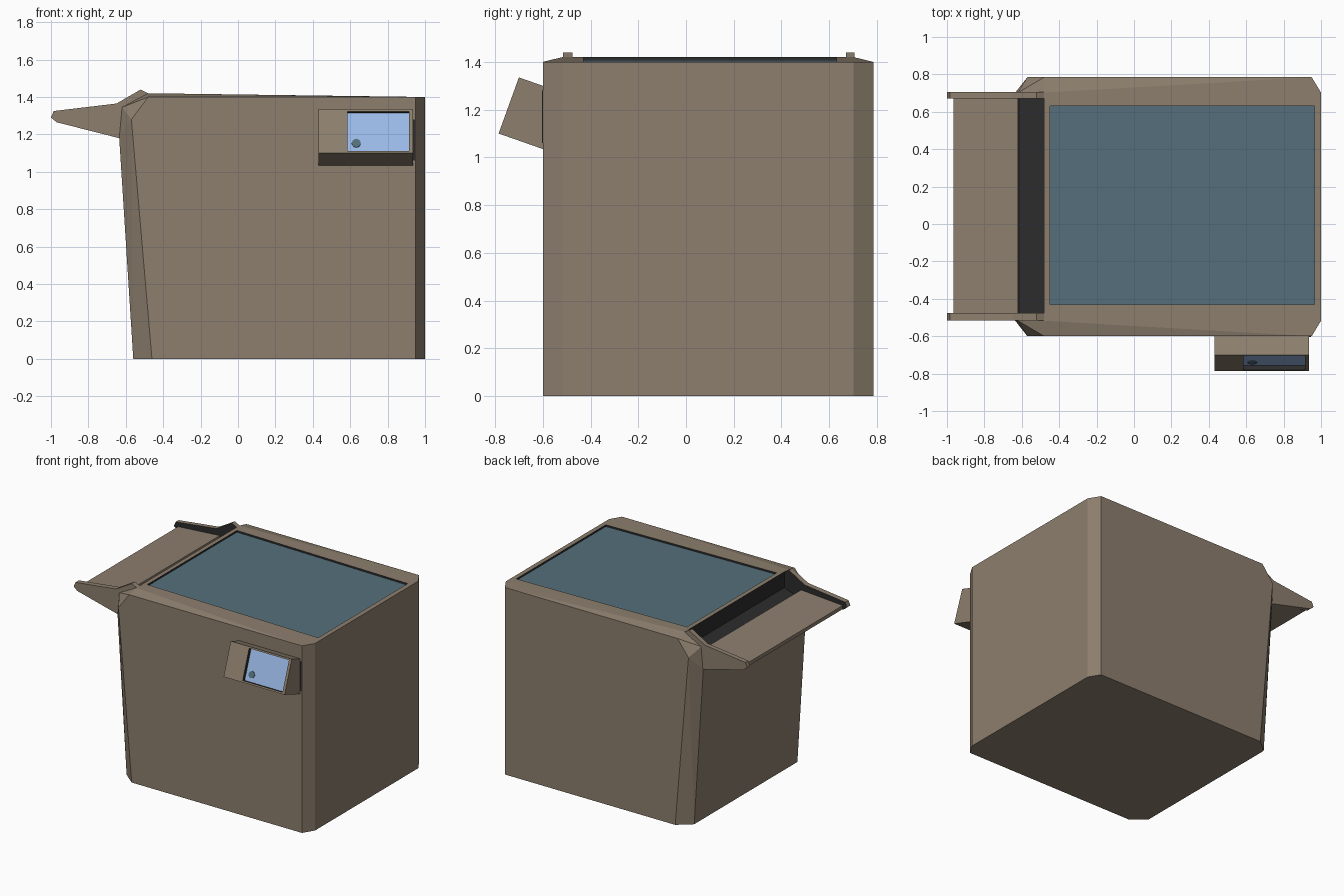
import bpy, bmesh, math
from mathutils import Vector

if "Cube" in bpy.data.objects:
    bpy.data.objects.remove(bpy.data.objects["Cube"])


def mat(name, r, g, b):
    lin = lambda c: ((c / 255 + 0.055) / 1.055) ** 2.4
    m = bpy.data.materials.new(name)
    m.diffuse_color = (lin(r), lin(g), lin(b), 1)
    m.use_nodes = True
    m.node_tree.nodes["Principled BSDF"].inputs["Base Color"].default_value = m.diffuse_color
    return m


TAN = mat("tan casing", 141, 127, 110)
DARK = mat("dark interior", 44, 44, 45)
GLASS = mat("teal glass", 85, 111, 123)
BLUE = mat("blue screen", 155, 187, 232)


def finish(name, bm, *mats):
    bmesh.ops.recalc_face_normals(bm, faces=bm.faces)
    me = bpy.data.meshes.new(name)
    bm.to_mesh(me)
    bm.free()
    for m in mats:
        me.materials.append(m)
    ob = bpy.data.objects.new(name, me)
    bpy.context.collection.objects.link(ob)
    return ob


def prism(name, profile, axis, a, b, *mats):
    """Extrude a (x,z) profile along y, or a (y,z) profile along x."""
    bm = bmesh.new()
    put = (lambda p, t: (t, p[0], p[1])) if axis == "x" else (lambda p, t: (p[0], t, p[1]))
    face = bm.faces.new([bm.verts.new(put(p, a)) for p in profile])
    ext = bmesh.ops.extrude_face_region(bm, geom=[face])
    verts = [v for v in ext["geom"] if isinstance(v, bmesh.types.BMVert)]
    move = (b - a, 0, 0) if axis == "x" else (0, b - a, 0)
    bmesh.ops.translate(bm, verts=verts, vec=move)
    return finish(name, bm, *mats)


def cut(target, cutter):
    mod = target.modifiers.new("cut", "BOOLEAN")
    mod.operation = "DIFFERENCE"
    mod.solver = "EXACT"
    mod.material_mode = "TRANSFER"
    mod.object = cutter
    bpy.context.view_layer.objects.active = target
    bpy.ops.object.modifier_apply(modifier=mod.name)
    bpy.data.objects.remove(cutter)


# Chamfered body: hull of mirrored corner points (x, is_outer_side, z)
Y_MID = 0.0925
OUTER, INNER = 0.6925, 0.61
corners = [(0.95, OUTER, 0), (1, INNER, 0), (-0.46, OUTER, 0), (-0.56, INNER, 0),
           (0.95, OUTER, 1.4), (1, INNER, 1.4), (-0.48, OUTER, 1.4), (-0.48, INNER, 1.42),
           (-0.57, OUTER, 1.28), (-0.635, INNER, 1.18), (-0.62, INNER, 1.345)]
bm = bmesh.new()
for x, y, z in corners:
    for s in (-1, 1):
        bm.verts.new((x, Y_MID + s * y, z))
bmesh.ops.convex_hull(bm, input=bm.verts)
bmesh.ops.dissolve_limit(bm, angle_limit=math.radians(0.3), verts=bm.verts, edges=bm.edges)
body = finish("body", bm, TAN, DARK)

# Recessed glass in the sloping top
X0, X1, Y0, Y1 = -0.45, 0.965, -0.43, 0.63
top = lambda x: 1.42 - 0.02 * (x + 0.48) / 1.48
cut(body, prism("glass_cutter", [(X0, top(X0) - 0.018), (X1, top(X1) - 0.018), (X1, 1.5), (X0, 1.5)],
                "y", Y0, Y1, DARK))
prism("glass_plate", [(X0, top(X0) - 0.02), (X1, top(X1) - 0.02),
                      (X1, top(X1) - 0.013), (X0, top(X0) - 0.013)], "y", Y0, Y1, GLASS)

# Feed slot between the tray arms
cut(body, prism("slot_cutter", [(-0.7, 1.25), (-0.62, 1.25), (-0.482, 1.3), (-0.482, 1.5), (-0.7, 1.5)],
                "y", -0.475, 0.67, DARK))

# Tray and its two side arms, dark on the inside
prism("tray", [(-0.965, 1.268), (-0.965, 1.295), (-0.62, 1.32), (-0.61, 1.185), (-0.635, 1.18)],
      "y", -0.476, 0.671, TAN)
arm = [(-1, 1.29), (-0.985, 1.325), (-0.65, 1.365), (-0.52, 1.44), (-0.48, 1.42),
       (-0.48, 1.38), (-0.6, 1.2), (-0.635, 1.18), (-0.97, 1.265)]
for name, a, b, inward in (("front_tray_arm", -0.515, -0.475, 1), ("back_tray_arm", 0.67, 0.705, -1)):
    ob = prism(name, arm, "y", a, b, TAN, DARK)
    for f in ob.data.polygons:
        f.material_index = int(f.normal.y * inward > 0.9)

# Tilted control panel
panel = prism("control_panel", [(-0.58, 1.293), (-0.70, 1.335), (-0.785, 1.10), (-0.58, 1.028)],
              "x", 0.43, 0.935, TAN, DARK)
down, out = Vector((-0.34, -0.9404)), Vector((-0.9404, 0.34))


def on_panel(s, h):
    """Point s down the panel face and h out from it, as (y, z)."""
    return tuple(Vector((-0.70, 1.335)) + down * s + out * h)


def slab(name, s0, s1, h0, h1, x0, x1, *mats):
    pts = [on_panel(s0, h0), on_panel(s1, h0), on_panel(s1, h1), on_panel(s0, h1)]
    return prism(name, pts, "x", x0, x1, *mats)


# Screen sunk in a dark recess
cut(panel, slab("screen_cutter", 0.012, 0.237, -0.03, 0.05, 0.585, 0.915, DARK))
slab("screen", 0.012, 0.237, -0.032, -0.026, 0.585, 0.915, BLUE)

# Round button on the screen
bm = bmesh.new()
bmesh.ops.create_cone(bm, cap_ends=True, segments=8, radius1=0.025, radius2=0.025, depth=0.008)
button = finish("screen_button", bm, GLASS)
y, z = on_panel(0.185, -0.025)
button.location = (0.632, y, z)
button.rotation_euler = (math.atan2(0.9404, 0.34), 0, 0)

# Dark mounting plate behind the panel
prism("panel_mount", [(-0.59, 1.06), (-0.59, 1.28), (-0.604, 1.28), (-0.604, 1.06)],
      "x", 0.45, 0.947, DARK)
